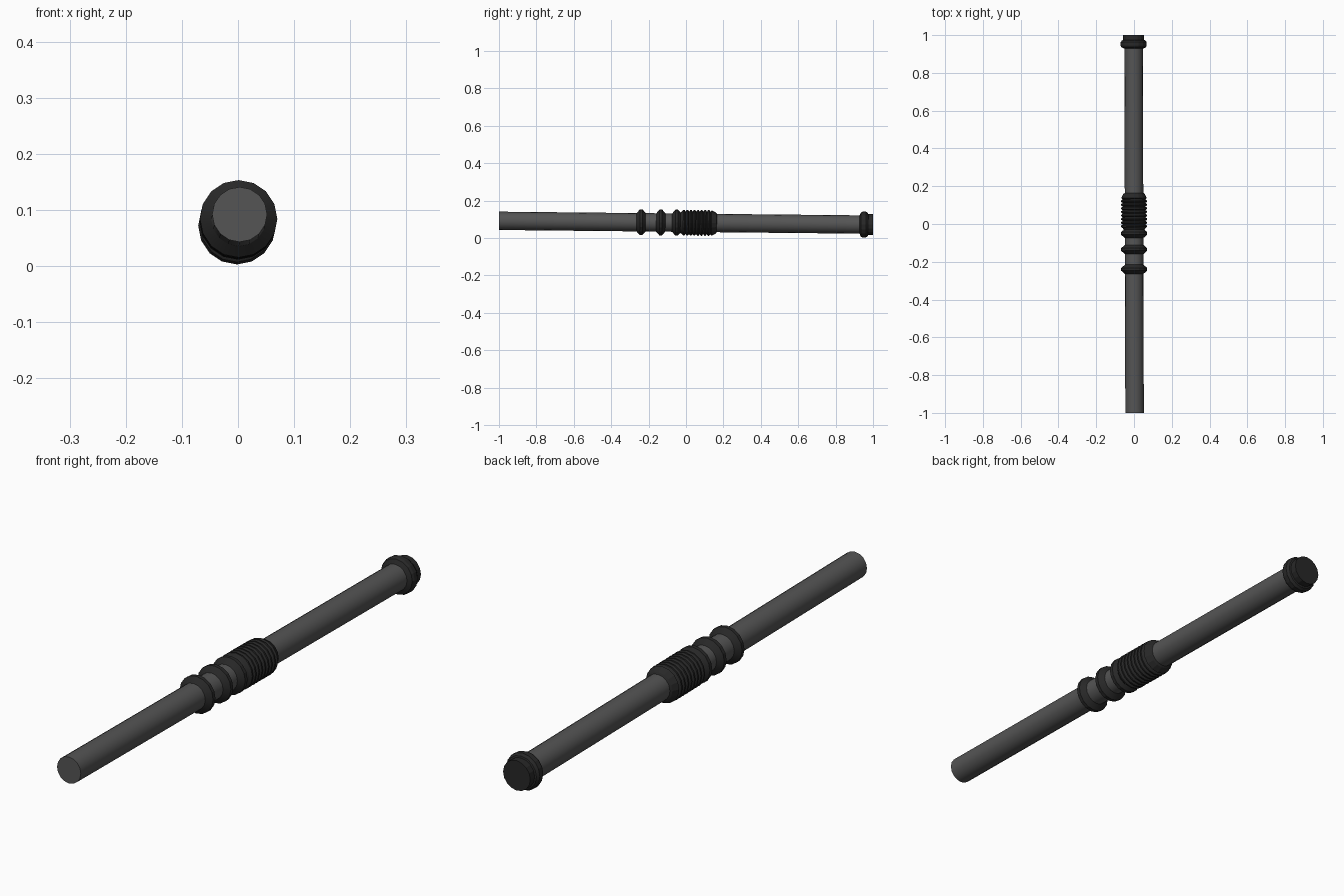
import bpy, bmesh, math
from mathutils import Vector

cube = bpy.data.objects.get("Cube")
if cube:
    bpy.data.objects.remove(cube, do_unlink=True)


def material(name, value):
    m = bpy.data.materials.new(name)
    m.use_nodes = True
    col = (value, value, value, 1)
    m.diffuse_color = col
    m.node_tree.nodes["Principled BSDF"].inputs["Base Color"].default_value = col
    return m


grey = material("grey metal", 0.09)
dark = material("dark rubber", 0.021)

# The whole shaft leans slightly: its axis runs from the front end to the back end
FRONT = Vector((0.003, -1, 0.092))
BACK = Vector((-0.002, 1, 0.0715))
TURN = (BACK - FRONT).to_track_quat('Z', 'Y')
SIDES = 16


def lathe(name, profile, mat, smooth_angle):
    """Turn (position along y, radius) pairs around the axis and cap both ends."""
    bm = bmesh.new()
    loops = []
    for y, r in profile:
        centre = FRONT.lerp(BACK, (y + 1) / 2)
        loop = []
        for i in range(SIDES):
            a = math.tau * i / SIDES
            loop.append(bm.verts.new(centre + TURN @ Vector((r * math.cos(a), r * math.sin(a), 0))))
        loops.append(loop)
    for a, b in zip(loops, loops[1:]):
        for i in range(SIDES):
            j = (i + 1) % SIDES
            bm.faces.new((a[i], a[j], b[j], b[i]))
    bm.faces.new(loops[0][::-1])
    bm.faces.new(loops[-1])
    mesh = bpy.data.meshes.new(name)
    bm.to_mesh(mesh)
    bm.free()
    mesh.materials.append(mat)
    obj = bpy.data.objects.new(name, mesh)
    bpy.context.collection.objects.link(obj)
    bpy.ops.object.select_all(action='DESELECT')
    obj.select_set(True)
    bpy.context.view_layer.objects.active = obj
    bpy.ops.object.shade_smooth_by_angle(angle=math.radians(smooth_angle))
    return obj


# Long straight rod
lathe("rod", [(-1, 0.049), (0.99, 0.049)], grey, 30)

# Bevelled collars in front of the grip
for n, y in enumerate((-0.24, -0.135, -0.05)):
    lathe(f"collar_{n + 1}",
          [(y - 0.026, 0.047), (y - 0.007, 0.069), (y + 0.007, 0.069), (y + 0.026, 0.047)],
          dark, 20)

# Ribbed grip with a tapered back end
ribs = [(-0.035, 0.052), (-0.022, 0.06)]
for n in range(8):
    y = -0.012 + n * 0.019
    ribs += [(y - 0.003, 0.069), (y + 0.003, 0.069), (y + 0.0095, 0.06)]
ribs += [(0.137, 0.068), (0.16, 0.056), (0.165, 0.048)]
lathe("ribbed_grip", ribs, dark, 20)

# End cap with a raised band
lathe("end_cap",
      [(0.928, 0.049), (0.936, 0.065), (0.945, 0.069), (0.962, 0.069),
       (0.972, 0.062), (0.974, 0.056), (1, 0.056)], dark, 20)
